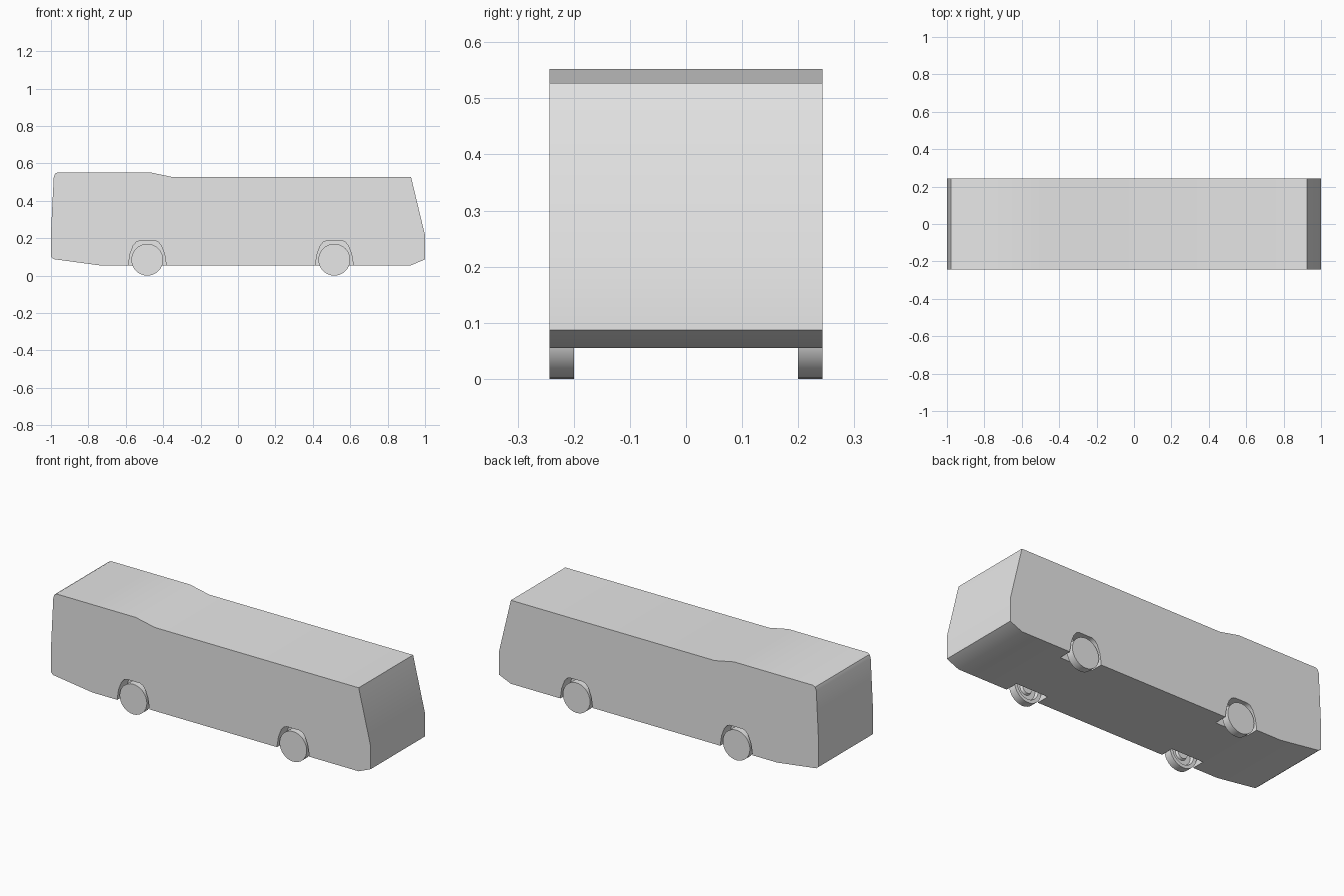
import bpy
import bmesh
import math

cube = bpy.data.objects.get("Cube")
if cube:
    bpy.data.objects.remove(cube, do_unlink=True)

HALF_WIDTH = 0.243
AXLES = {"rear": -0.485, "front": 0.515}

paint = bpy.data.materials.new("light grey")
paint.use_nodes = True
GREY = (0.8, 0.8, 0.8, 1)
paint.diffuse_color = GREY
paint.node_tree.nodes["Principled BSDF"].inputs["Base Color"].default_value = GREY


def finish(name, bm):
    bmesh.ops.recalc_face_normals(bm, faces=bm.faces)
    mesh = bpy.data.meshes.new(name)
    bm.to_mesh(mesh)
    bm.free()
    mesh.materials.append(paint)
    obj = bpy.data.objects.new(name, mesh)
    bpy.context.collection.objects.link(obj)
    return obj


def activate(obj):
    bpy.ops.object.select_all(action="DESELECT")
    obj.select_set(True)
    bpy.context.view_layer.objects.active = obj


def extrude_profile(name, points, y0, y1):
    """Extrude a side profile of (x, z) points across the width."""
    bm = bmesh.new()
    face = bm.faces.new([bm.verts.new((x, y0, z)) for x, z in points])
    grown = bmesh.ops.extrude_face_region(bm, geom=[face])["geom"]
    verts = [v for v in grown if isinstance(v, bmesh.types.BMVert)]
    bmesh.ops.translate(bm, verts=verts, vec=(0, y1 - y0, 0))
    return finish(name, bm)


def lathe_wheel(name, x, side):
    """Spin a (radius, y) section about the axle; the inner side is dished."""
    section = [(0, 0.243), (0.085, 0.243), (0.085, 0.2), (0.066, 0.2),
               (0.06, 0.218), (0.035, 0.218), (0.03, 0.204), (0, 0.204)]
    bm = bmesh.new()
    verts = [bm.verts.new((x + r, side * y, 0.085)) for r, y in section]
    edges = [bm.edges.new(pair) for pair in zip(verts, verts[1:])]
    bmesh.ops.spin(bm, geom=verts + edges, cent=(x, 0, 0.085), axis=(0, 1, 0),
                   angle=math.tau, steps=32, use_merge=True)
    bmesh.ops.remove_doubles(bm, verts=bm.verts, dist=0.0001)
    return finish(name, bm)


# Body shell: sloped nose at +x, raised roof pod at -x
body = extrude_profile("bus_body", [
    (-1, 0.1), (-0.985, 0.088), (-0.74, 0.055), (0.925, 0.055), (1, 0.087),
    (1, 0.215), (0.925, 0.527), (-0.35, 0.527), (-0.47, 0.552),
    (-0.965, 0.552), (-0.978, 0.545), (-0.985, 0.527), (-1, 0.23),
], -HALF_WIDTH, HALF_WIDTH)

# Wheel arches cut as pockets into both sides
half_arch = [(0.102, 0.02), (0.1, 0.065), (0.092, 0.115), (0.075, 0.16),
             (0.058, 0.18), (0.04, 0.187)]
for axle in AXLES.values():
    outline = [(axle + dx, z) for dx, z in half_arch]
    outline += [(axle - dx, z) for dx, z in reversed(half_arch)]
    for side in (-1, 1):
        cutter = extrude_profile("arch_cutter", outline, side * 0.168, side * 0.3)
        cutter.hide_render = True
        activate(body)
        cut = body.modifiers.new("arch", "BOOLEAN")
        cut.operation = "DIFFERENCE"
        cut.solver = "EXACT"
        cut.object = cutter
        bpy.ops.object.modifier_apply(modifier=cut.name)
        bpy.data.objects.remove(cutter, do_unlink=True)

# Wheels flush with the body sides
parts = [body]
for end, axle in AXLES.items():
    for hand, side in (("right", -1), ("left", 1)):
        parts.append(lathe_wheel(f"{end}_wheel_{hand}", axle, side))

for part in parts:
    activate(part)
    bpy.ops.object.shade_smooth_by_angle(angle=math.radians(30))
